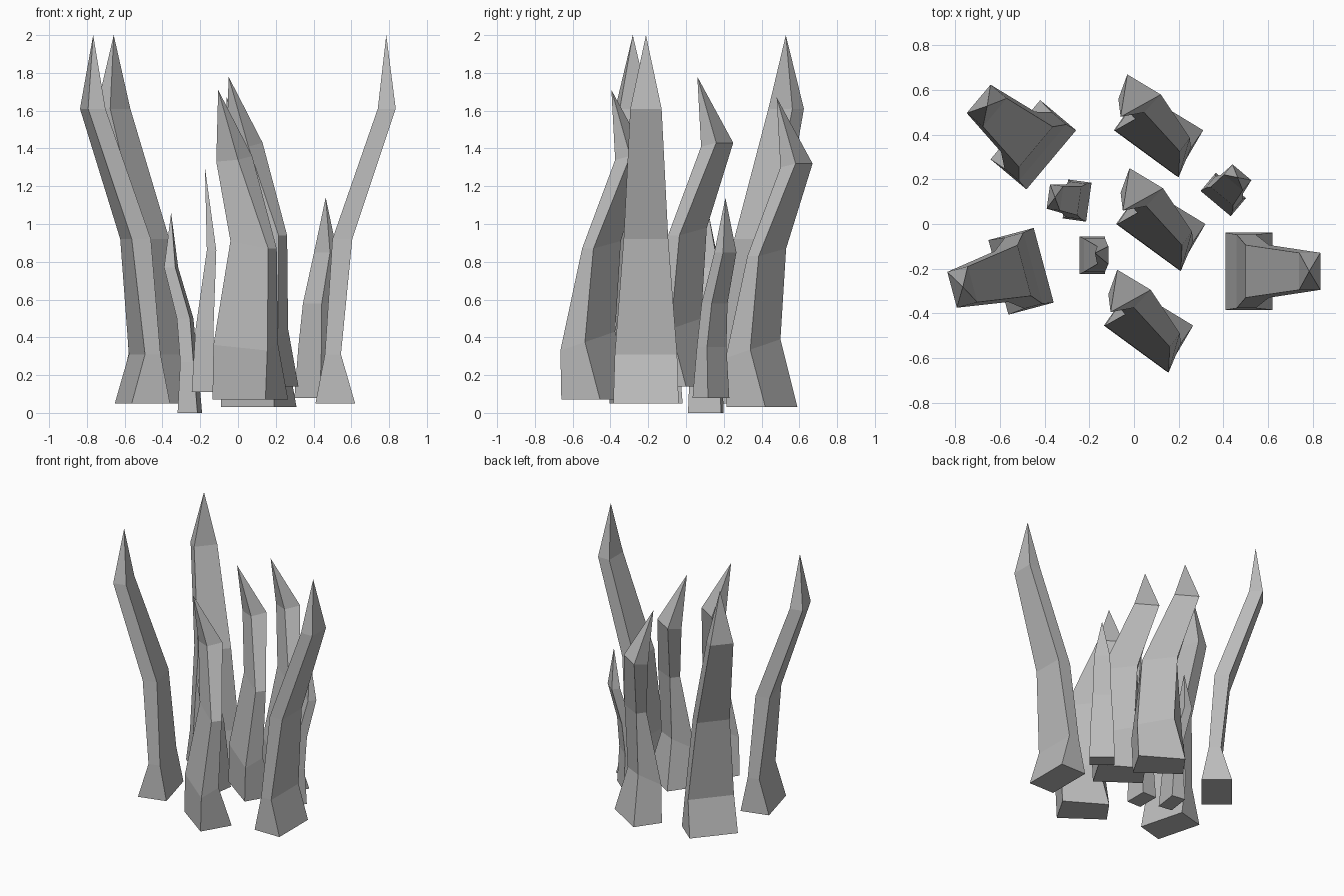
import bpy, bmesh
from math import radians
from mathutils import Matrix, Vector

cube = bpy.data.objects.get("Cube")
if cube:
    bpy.data.objects.remove(cube, do_unlink=True)

stone = bpy.data.materials.new("grey_stone")
stone.use_nodes = True
GREY = (0.5, 0.5, 0.5, 1)
stone.diffuse_color = GREY
stone.node_tree.nodes["Principled BSDF"].inputs["Base Color"].default_value = GREY


def spike(name, rings, tip, place):
    """Loft four-cornered rings up to a pointed tip, with a closed base."""
    bm = bmesh.new()
    loops = [[bm.verts.new(p) for p in ring] for ring in rings]
    apex = bm.verts.new(tip)
    bm.faces.new(loops[0][::-1])
    for i in range(4):
        j = (i + 1) % 4
        for low, high in zip(loops, loops[1:]):
            bm.faces.new((low[i], low[j], high[j], high[i]))
        bm.faces.new((loops[-1][i], loops[-1][j], apex))
    bmesh.ops.recalc_face_normals(bm, faces=bm.faces)
    mesh = bpy.data.meshes.new(name)
    bm.to_mesh(mesh)
    bm.free()
    mesh.materials.append(stone)
    obj = bpy.data.objects.new(name, mesh)
    obj.matrix_world = place
    bpy.context.collection.objects.link(obj)


def bent_spike(name, profile, tip, location, angle):
    """Profile rows: height, inner edge, outer edge, half width."""
    rings = [[(a, -w, z), (b, -w, z), (b, w, z), (a, w, z)]
             for z, a, b, w in profile]
    place = Matrix.Translation(location) @ Matrix.Rotation(radians(angle), 4, "Z")
    spike(name, rings, tip, place)


# Tall outer spikes, each bending away from the middle
TALL = [(0, -.105, .105, .173), (.26, -.055, .03, .165),
        (.87, -.015, .09, .118), (1.56, .225, .32, .083)]
for name, loc, angle in (
        ("tall_spike_left", (.515, -.212, .05), 0),
        ("tall_spike_right_front", (-.506, -.212, .05), 195),
        ("tall_spike_right_back", (-.451, .355, .05), 140)):
    bent_spike(name, TALL, (.27, 0, 1.95), loc, angle)

# Small bent spikes between the large ones
SMALL = [(0, -.053, .053, .088), (.27, -.03, .04, .08),
         (.5, -.01, .06, .065), (.77, .07, .13, .055)]
for name, loc, angle in (("small_spike_right", (-.255, .105, 0), 172),
                         ("small_spike_left", (.4, .132, .08), 50)):
    bent_spike(name, SMALL, (.1, 0, 1.06), loc, angle)

# Small straight spike
STRAIGHT = [(0, -.06, .055, .085), (.33, -.04, .055, .075),
            (.75, .02, .07, .04)]
bent_spike("small_spike_front", STRAIGHT, (.01, .01, 1.19), (-.185, -.14, .11), 0)

# Middle row of twisted leaning spikes
LEANING = [
    [(-.08, 0, .14), (.2, -.205, .14), (.32, 0, .14), (.04, .17, .14)],
    [(-.075, 0, .43), (.21, -.21, .4), (.265, -.08, .445), (.065, .08, .5)],
    [(.015, .05, .98), (.215, -.095, .94), (.26, -.035, .94), (.06, .11, .98)],
    [(-.06, .14, 1.4), (.055, .08, 1.41), (.13, .16, 1.43), (-.02, .25, 1.43)],
]
for name, shift in (("leaning_spike_middle", (0, 0, 0)),
                    ("leaning_spike_back", (-.01, .42, -.11)),
                    ("leaning_spike_front", (-.055, -.455, -.07))):
    spike(name, LEANING, (-.05, .06, 1.78), Matrix.Translation(Vector(shift)))
